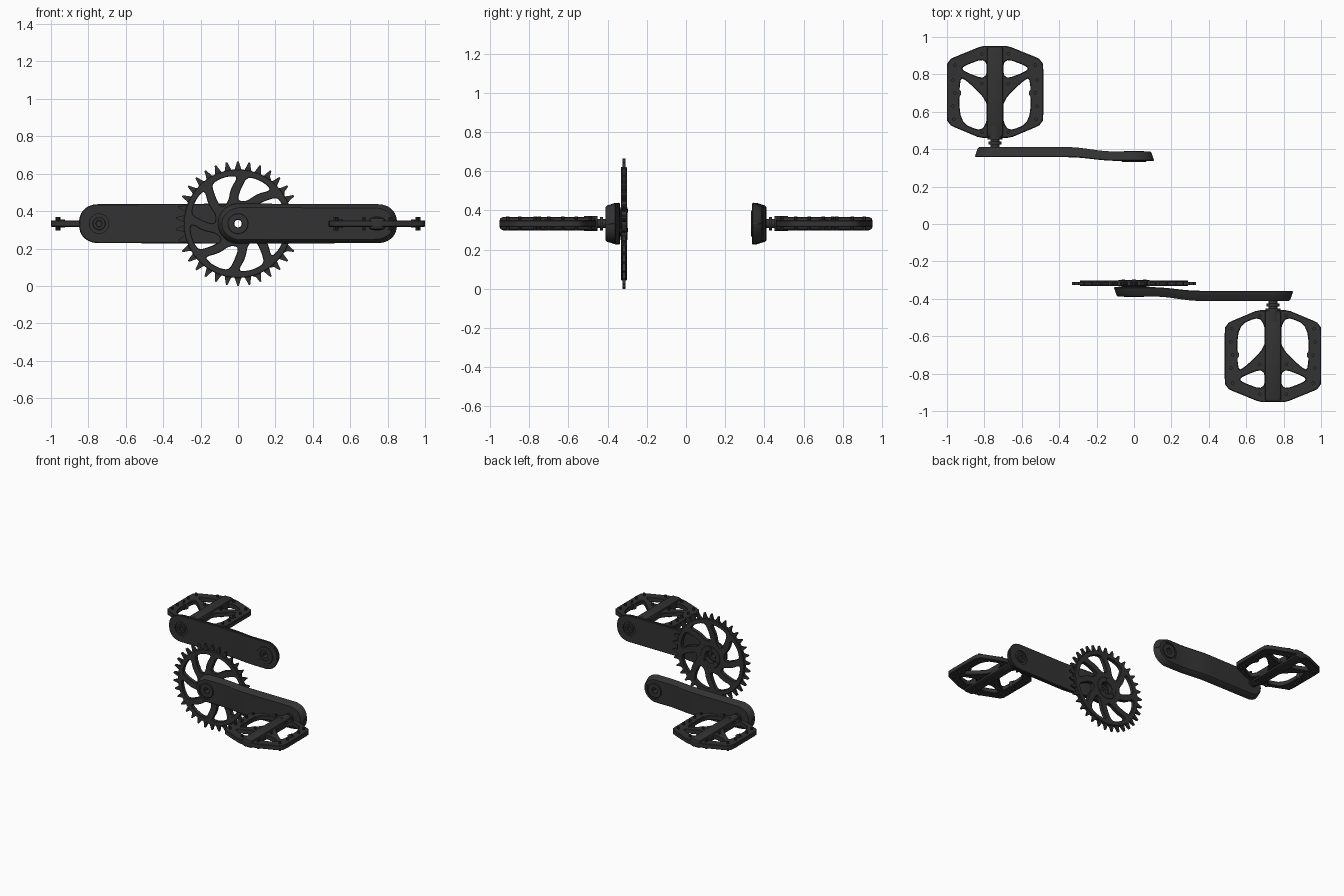
import bpy
import bmesh
from math import sin, cos, pi, radians
from mathutils import Matrix

cube = bpy.data.objects.get("Cube")
if cube:
    bpy.data.objects.remove(cube)

black = bpy.data.materials.new("anodised black")
black.use_nodes = True
black.diffuse_color = (0.032, 0.032, 0.033, 1)
black.node_tree.nodes["Principled BSDF"].inputs["Base Color"].default_value = black.diffuse_color

ZC = 0.333       # height of the crank axis
PX = 0.743       # distance from crank axis to pedal axle
UPRIGHT = Matrix.Rotation(pi / 2, 4, 'X')


def finish(ob, name, angle=35):
    """Name, colour and shade one part."""
    ob.name = name
    ob.data.materials.clear()
    ob.data.materials.append(black)
    bpy.ops.object.select_all(action='DESELECT')
    ob.select_set(True)
    bpy.context.view_layer.objects.active = ob
    bpy.ops.object.shade_smooth_by_angle(angle=radians(angle))
    return ob


def circle(r, n=48):
    return [(r * cos(2 * pi * i / n), r * sin(2 * pi * i / n)) for i in range(n)]


def rounded(pts, times=2, k=0.22):
    """Round the corners of a polygon by cutting them."""
    for _ in range(times):
        new = []
        for a, b in zip(pts, pts[1:] + pts[:1]):
            for f in (k, 1 - k):
                new.append((a[0] + (b[0] - a[0]) * f, a[1] + (b[1] - a[1]) * f))
        pts = new
    return pts


def plate(name, outlines, half, bevel, loc, upright=True):
    """Flat plate with holes; the first outline is the outer edge."""
    cu = bpy.data.curves.new(name, 'CURVE')
    cu.dimensions = '2D'
    cu.fill_mode = 'BOTH'
    cu.extrude = half - bevel
    cu.bevel_depth = bevel
    cu.bevel_resolution = 0
    cu.offset = -bevel
    for pts in outlines:
        sp = cu.splines.new('POLY')
        sp.points.add(len(pts) - 1)
        for p, (x, y) in zip(sp.points, pts):
            p.co = (x, y, 0, 1)
        sp.use_cyclic_u = True
    ob = bpy.data.objects.new(name, cu)
    bpy.context.collection.objects.link(ob)
    bpy.ops.object.select_all(action='DESELECT')
    ob.select_set(True)
    bpy.context.view_layer.objects.active = ob
    bpy.ops.object.convert(target='MESH')
    ob = bpy.context.object
    ob.matrix_world = Matrix.Translation(loc) @ (UPRIGHT if upright else Matrix())
    return finish(ob, name)


def rod(name, r, y0, y1, x, n=32):
    bpy.ops.mesh.primitive_cylinder_add(vertices=n, radius=r, depth=abs(y1 - y0),
                                        location=(x, (y0 + y1) / 2, ZC), rotation=(pi / 2, 0, 0))
    return finish(bpy.context.object, name)


def cut(ob, cutter):
    cutter.hide_render = True
    mod = ob.modifiers.new("cut", 'BOOLEAN')
    mod.operation = 'DIFFERENCE'
    mod.solver = 'EXACT'
    mod.object = cutter
    bpy.context.view_layer.objects.active = ob
    bpy.ops.object.modifier_apply(modifier=mod.name)
    bpy.data.objects.remove(cutter)


# Crank arm: cross-sections along x with an S-bend and a tapered outer face
def crank_arm():
    stations = []
    steps = [0.02] + [pi / 2 * i / 12 for i in range(1, 13)]
    for t in steps:
        stations.append((-0.107 * cos(t), 0.107 * sin(t)))
    for i in range(1, 20):
        stations.append((PX * i / 20, 0.107 - 0.003 * i / 20))
    for t in reversed(steps):
        stations.append((PX + 0.107 * cos(t) ** 0.9 if t < 1.57 else PX, 0.104 * sin(t) ** 0.85))
    layers = [(0, 0.004), (0.08, 0), (0.85, 0.013), (1, 0.021)]
    bm = bmesh.new()
    rings = []
    for x, w in stations:
        s = min(max((x - 0.1) / 0.25, 0), 1)
        s = s * s * (3 - 2 * s)
        inner, outer = -0.338 - 0.019 * s, -0.388 - 0.023 * s
        ring = []
        for side, order in ((1, layers), (-1, layers[::-1])):
            for f, inset in order:
                ring.append(bm.verts.new((PX / 2 + (x - PX / 2) * (1 - inset / 0.48),
                                          inner + (outer - inner) * f,
                                          ZC + side * w * (1 - inset / 0.107))))
        rings.append(ring)
    for a, b in zip(rings, rings[1:]):
        for i in range(8):
            j = (i + 1) % 8
            bm.faces.new((a[i], a[j], b[j], b[i]))
    bm.faces.new(rings[0])
    bm.faces.new(rings[-1])
    bmesh.ops.recalc_face_normals(bm, faces=bm.faces)
    me = bpy.data.meshes.new("crank_arm")
    bm.to_mesh(me)
    bm.free()
    ob = bpy.data.objects.new("crank_arm", me)
    bpy.context.collection.objects.link(ob)
    cut(ob, rod("cutter", 0.068, -0.381, -0.5, 0))
    cut(ob, rod("cutter", 0.052, -0.366, -0.3, PX))
    cut(ob, rod("cutter", 0.023, -0.5, -0.2, 0, 6))
    return finish(ob, "crank_arm", 30)


# Pedal: frame plate with Y-shaped bracing, spine, axle and grip pins
def pedal():
    parts = []

    def both(pts):
        return [pts, [(-u, d) for u, d in pts]]

    right = [(0.068, -0.953), (0.235, -0.885), (0.258, -0.855), (0.258, -0.555),
             (0.235, -0.525), (0.08, -0.46)]
    outline = right + [(-u, d) for u, d in reversed(right)]
    small = rounded([(0.045, -0.89), (0.18, -0.84), (0.165, -0.815), (0.045, -0.77)])
    large = rounded([(0.19, -0.785), (0.15, -0.765), (0.042, -0.66), (0.042, -0.55),
                     (0.075, -0.495), (0.19, -0.545)])
    parts.append(plate("pedal_frame", [rounded(outline, 1, 0.1)] + both(small) + both(large),
                       0.018, 0.004, (PX, 0, ZC), False))
    # spine around the axle
    bpy.ops.mesh.primitive_cube_add(size=1, location=(PX, -0.706, ZC))
    spine = bpy.context.object
    spine.scale = (0.09, 0.494, 0.068)
    bpy.ops.object.transform_apply(location=False, rotation=False, scale=True)
    mod = spine.modifiers.new("edge", 'BEVEL')
    mod.width = 0.02
    mod.segments = 2
    bpy.ops.object.modifier_apply(modifier="edge")
    parts.append(finish(spine, "pedal_spine"))
    # axle, collar and threaded end
    parts.append(rod("pedal_axle", 0.023, -0.395, -0.48, PX))
    parts.append(rod("pedal_collar", 0.035, -0.425, -0.44, PX))
    parts.append(rod("pedal_bearing_housing", 0.039, -0.452, -0.52, PX))
    parts.append(plate("axle_end", [circle(0.034), circle(0.017, 6)], 0.006, 0.002, (PX, -0.363, ZC)))
    # pins and the bosses in the middle of the side rails
    spots = [(0.215, -0.85), (0.07, -0.91), (0.22, -0.56), (0.07, -0.49), (0.215, -0.70),
             (0.07, -0.75), (0.225, -0.63), (0.225, -0.77)]
    for u, d in spots:
        for s in (1, -1):
            bpy.ops.mesh.primitive_cylinder_add(vertices=10, radius=0.009, depth=0.072,
                                                location=(PX + s * u, d, ZC))
            parts.append(finish(bpy.context.object, "grip_pin"))
    for s in (1, -1):
        bpy.ops.mesh.primitive_cylinder_add(vertices=16, radius=0.024, depth=0.044,
                                            location=(PX + s * 0.205, -0.70, ZC))
        parts.append(finish(bpy.context.object, "rail_boss"))
    return parts


# Front side, then the same parts turned half a circle for the back side
side_parts = [crank_arm()] + pedal()
side_parts.append(plate("crank_bolt", [circle(0.055), circle(0.023, 6)], 0.006, 0.002, (0, -0.384, ZC)))
side_parts.append(plate("spindle_boss", [circle(0.066), circle(0.04)], 0.005, 0.002, (0, -0.337, ZC)))
bpy.context.view_layer.update()
for ob in side_parts:
    twin = ob.copy()
    twin.name = "back_" + ob.name
    bpy.context.collection.objects.link(twin)
    twin.matrix_world = Matrix.Rotation(pi, 4, 'Z') @ ob.matrix_world

# Chainring: thin toothed rim and a thicker body with swept spokes
TEETH = 34
RING_Y = -0.317
pitch = 2 * pi / TEETH
rim = []
for i in range(TEETH):
    for f, r in ((-0.36, 0.288), (-0.24, 0.303), (-0.08, 0.333), (0.06, 0.333), (0.24, 0.303), (0.36, 0.288)):
        a = pi / 2 + (i - f) * pitch
        rim.append((r * cos(a), r * sin(a)))
plate("chainring_teeth", [rim, circle(0.262, 72)], 0.008, 0, (0, RING_Y, ZC))

windows = []
for k in range(8):
    mid = radians(20 + 45 * k)
    corners = []
    for r, off in ((0.252, -20), (0.258, -9), (0.258, 3), (0.252, 14), (0.19, 20), (0.125, 27), (0.125, 5), (0.19, -8)):
        a = mid + radians(off)
        corners.append((r * cos(a), r * sin(a)))
    windows.append(rounded(corners))
plate("chainring_body", [circle(0.29, 96)] + windows + [circle(0.05)], 0.015, 0.003, (0, RING_Y, ZC))

# Mounting ring and small bolts that hold the chainring to the arm
plate("chainring_mount", [circle(0.085), circle(0.045)], 0.018, 0.003, (0, RING_Y, ZC))
for k in range(3):
    a = pi / 2 + k * 2 * pi / 3
    plate("mount_bolt", [circle(0.011, 12)], 0.02, 0.002,
          (0.066 * cos(a), RING_Y, ZC + 0.066 * sin(a)))
